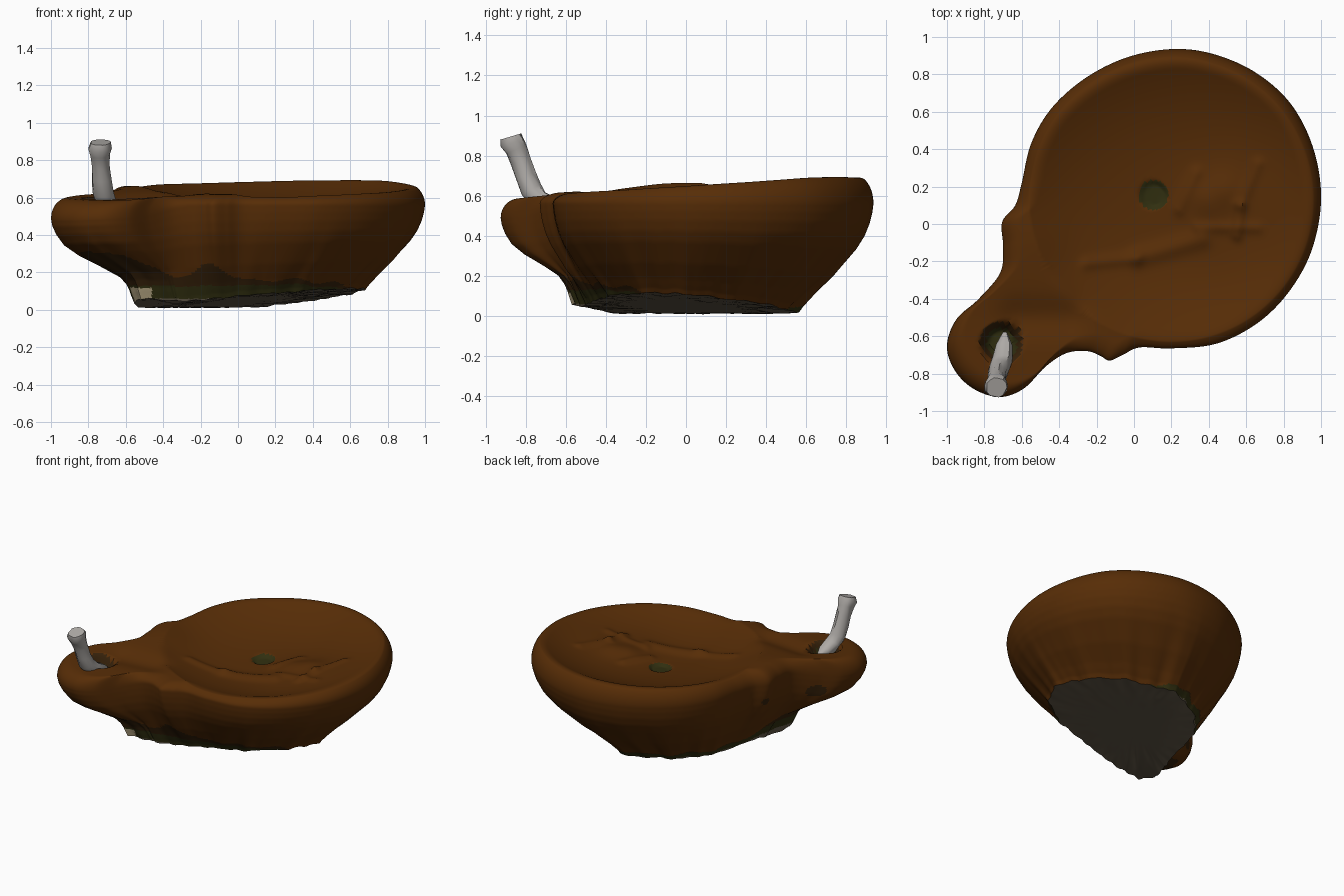
import bpy, math, random
from mathutils import Vector, noise

if "Cube" in bpy.data.objects:
    bpy.data.objects.remove(bpy.data.objects["Cube"])

random.seed(3)


def material(name, rgb):
    m = bpy.data.materials.new(name)
    m.diffuse_color = (*rgb, 1)
    m.use_nodes = True
    m.node_tree.nodes["Principled BSDF"].inputs["Base Color"].default_value = m.diffuse_color
    return m


CLAY = material("brown clay", (0.095, 0.026, 0.002))
OLIVE = material("dark olive stain", (0.030, 0.028, 0.005))
STONE = material("grey base", (0.125, 0.100, 0.066))
CREAM = material("cream chip", (0.45, 0.37, 0.22))
DARK = material("dark brown stain", (0.036, 0.015, 0.003))
WICK = material("pale grey wick", (0.42, 0.40, 0.38))

# Plan outlines: widest line of the lamp and its broken foot
RIM = [(1.0, .13), (.96, .40), (.84, .64), (.65, .81), (.42, .91), (.2, .935), (-.04, .89),
       (-.26, .78), (-.44, .62), (-.55, .43), (-.60, .22), (-.635, .10), (-.705, .01),
       (-.70, -.12), (-.715, -.26), (-.83, -.40), (-.95, -.51), (-1.0, -.65), (-.96, -.78),
       (-.86, -.88), (-.72, -.925), (-.59, -.88), (-.47, -.76), (-.36, -.69), (-.25, -.68),
       (-.18, -.705), (-.13, -.73), (-.06, -.70), (.03, -.66), (.2, -.665), (.44, -.64),
       (.66, -.53), (.83, -.36), (.95, -.14)]
FOOT = [(.68, .0), (.60, .24), (.43, .43), (.10, .565), (-.18, .42), (-.37, .2), (-.44, -.1),
        (-.56, -.45), (-.52, -.57), (-.3, -.52), (.02, -.46), (.34, -.38), (.58, -.22)]
CENTRE, DISC = Vector((.2, .13)), .68


def smooth(a, b, x):
    t = min(1, max(0, (x - a) / (b - a)))
    return t * t * (3 - 2 * t)


def spline(pts, per):
    """Closed Catmull-Rom curve through the points."""
    p, out = [Vector(q) for q in pts], []
    n = len(p)
    for i in range(n):
        a, b, c, d = p[i - 1], p[i], p[(i + 1) % n], p[(i + 2) % n]
        for k in range(per):
            t = k / per
            out.append(.5 * (2 * b + (c - a) * t + (2 * a - 5 * b + 4 * c - d) * t * t
                             + (3 * b - a - 3 * c + d) * t ** 3))
    return out


def foot_point(d):
    """Where a ray from the origin leaves the foot outline."""
    for i, q in enumerate(FOOT):
        a, b = Vector(q), Vector(FOOT[(i + 1) % len(FOOT)])
        e = b - a
        den = d.x * e.y - d.y * e.x
        if abs(den) > 1e-9:
            t = (a.x * e.y - a.y * e.x) / den
            s = (a.x * d.y - a.y * d.x) / den
            if t > 0 and -1e-6 <= s <= 1 + 1e-6:
                return d * t
    return d * .5


def seg_dist(p, a, b):
    a, b = Vector(a), Vector(b)
    t = min(1, max(0, (p - a).dot(b - a) / (b - a).length_squared))
    return (p - a - (b - a) * t).length


def nozzle(p):
    return 1 - smooth(.15, .55, (p - Vector((-.78, -.7))).length)


# Raised figure on the disc: start, end, width, height
RELIEF = [((-.25, -.21), (.02, -.18), .035, .015), ((.02, -.18), (.36, -.08), .05, .022),
          ((.40, .14), (.46, .17), .10, .025), ((.55, -.06), (.57, .10), .03, .02),
          ((.57, .10), (.66, .32), .03, .015), ((.24, .08), (.33, .27), .035, .015),
          ((.34, -.02), (.66, -.02), .03, .012), ((.45, .05), (.55, .12), .25, .03)]
WICK_HOLE, FILL_HOLE = Vector((-.71, -.635)), Vector((.105, .155))


def top_z(p):
    r = (p - CENTRE).length
    z = .655 + .05 * p.y / .8 + .012 * smooth(.2, .9, p.x) - .018 * nozzle(p)
    z += .012 * math.exp(-((p - Vector((-.52, -.1))).length / .16) ** 2)
    z -= .03 * math.exp(-(seg_dist(p, (-.62, -.5), (-.35, -.5)) / .1) ** 2)
    z -= .145 * (1 - min(1, r / .76) ** 2.6)
    z += sum(h * math.exp(-(seg_dist(p, a, b) / w) ** 2) for a, b, w, h in RELIEF)
    z -= .10 * (1 - smooth(.06, .12, (p - WICK_HOLE).length))
    z -= .02 * (1 - smooth(.05, .085, (p - FILL_HOLE).length))
    return z


def foot_z(b):
    """Tilted break: low along the left and back, high at the front and right."""
    z = .012 + .122 * max(0, (.84 * (b.x + .47) - .57 * (b.y + .28)) / 1.015)
    return z + .03 * smooth(.35, .55, -b.y) * smooth(.3, .5, -b.x) \
        + .010 * noise.noise((b.x * 14, b.y * 14, 2)) * smooth(.2, .5, b.length)


def build(name, rings, rule, mats):
    """Loft closed rings into a capped mesh, colour faces by a rule."""
    n = len(rings[0])
    verts = [v for r in rings for v in r]
    faces = [(j * n + i, j * n + (i + 1) % n, (j + 1) * n + (i + 1) % n, (j + 1) * n + i)
             for j in range(len(rings) - 1) for i in range(n)]
    faces += [tuple(reversed(range(n))), tuple(range(len(verts) - n, len(verts)))]
    me = bpy.data.meshes.new(name)
    me.from_pydata(verts, [], faces)
    for m in mats:
        me.materials.append(m)
    for i, f in enumerate(me.polygons):
        f.material_index = rule(f, i // n)
    ob = bpy.data.objects.new(name, me)
    bpy.context.collection.objects.link(ob)
    bpy.context.view_layer.objects.active = ob
    ob.select_set(True)
    bpy.ops.object.shade_smooth_by_angle(angle=math.radians(40))
    ob.select_set(False)


# Lamp body: foot -> swelling wall -> rounded rim -> sunken disc
rim = spline(RIM, 13)
foot = [foot_point(p.normalized()) * (1 + .03 * noise.noise((p.x * 9, p.y * 9, 0))) for p in rim]
# Wall profile: height, spread of the bowl, spread of the nozzle
PROFILE = [(0, 0, 0), (.05, .05, .02), (.10, .12, .04), (.16, .20, .06), (.24, .32, .10),
           (.34, .47, .19), (.46, .62, .42), (.58, .77, .67), (.70, .88, .85), (.82, .95, .94),
           (.92, .985, .985), (1, 1, 1)]
fine = [tuple(a[i] + (b[i] - a[i]) * k / 4 for i in range(3))
        for a, b in zip(PROFILE, PROFILE[1:]) for k in range(4)] + [PROFILE[-1]]
UNDER = 8
rings = []
for k in range(UNDER):
    rings.append([(*(b * (k + .1) / UNDER), max(0, foot_z(b * (k + .1) / UNDER))) for b in foot])
for f, w, wn in fine:
    ring = []
    for p, b in zip(rim, foot):
        z0, nz = foot_z(b), nozzle(p)
        zw = .56 - .08 * nz
        q = b.lerp(p, w + (wn - w) * nz)
        ring.append((q.x, q.y, max(0, z0 + (zw - z0) * f)))
    rings.append(ring)
for k in range(1, 35):
    t, ring = (k / 34) ** 1.5, []
    for p in rim:
        q = p.lerp(CENTRE + (p - CENTRE).normalized() * DISC, t)
        d = min(1, (q - p).length / .11)
        zw = .56 - .08 * nozzle(p)
        ring.append((q.x, q.y, zw + (top_z(q) - zw) * math.sqrt(1 - (1 - d) ** 2)))
    rings.append(ring)
for k in range(1, 37):
    ring = []
    for p in rim:
        q = CENTRE + (p - CENTRE).normalized() * DISC * (1 - k / 36.3)
        ring.append((q.x, q.y, top_z(q)))
    rings.append(ring)

# Small stains on the left wall: centre, radius
SPOTS = [((-.82, -.38, .38), .075), ((-.69, .02, .42), .04)]


def body_colour(f, row):
    c = f.center
    p = Vector((c.x, c.y))
    if row < UNDER or len(f.vertices) > 4:
        return 2 if c.z < .3 else 0
    if (p - FILL_HOLE).length < .08 and c.z > .4:
        return 1
    hole = (p - WICK_HOLE).length + .02 * noise.noise((c.x * 12, c.y * 12, 4))
    if c.z > .4 and hole < .115:
        return 1 if hole < .085 else 4
    for s, r in SPOTS:
        e = c - Vector(s)
        if Vector((e.x, e.y, e.z * 1.6)).length < r:
            return 4
    if c.z > .35:
        return 0
    wob = noise.noise((c.x * 5, c.y * 5, 1)) * .05
    front = smooth(-.1, .45, -c.y)
    if (p - Vector((-.54, -.57))).length < .08 and c.z < .12 + wob:
        return 3
    if c.z < .015 + .045 * front + wob * .3:
        return 2
    if c.x > .66:
        return 0
    if c.z < .05 + .08 * front + wob * .5:
        return 1
    dark = .05 + .10 * front + .14 * nozzle(p) + wob
    dark += .09 * front * math.exp(-((c.x + .16) / .13) ** 2)
    return 4 if c.z < dark else 0


build("lamp_body", rings, body_colour, [CLAY, OLIVE, STONE, CREAM, DARK])

# Wick: bent, slightly crumpled rod with a flared end
PATH = [(-.69, -.58, .53, .012), (-.695, -.65, .545, .045), (-.705, -.73, .575, .054),
        (-.72, -.775, .63, .054), (-.73, -.80, .70, .050), (-.735, -.825, .77, .049),
        (-.738, -.85, .83, .055), (-.737, -.866, .865, .063), (-.735, -.875, .895, .055)]
wick = []
for i, (x, y, z, r) in enumerate(PATH):
    a, b = Vector(PATH[max(0, i - 1)][:3]), Vector(PATH[min(len(PATH) - 1, i + 1)][:3])
    up = (b - a).normalized().cross(Vector((1, 0, 0))).normalized()
    wick.append([Vector((x, y, z)) + (Vector((1, 0, 0)) * math.cos(t) - up * math.sin(t))
                 * r * random.uniform(.9, 1.1) for t in (k * math.tau / 14 for k in range(14))])
build("wick", wick, lambda f, row: 0, [WICK])
